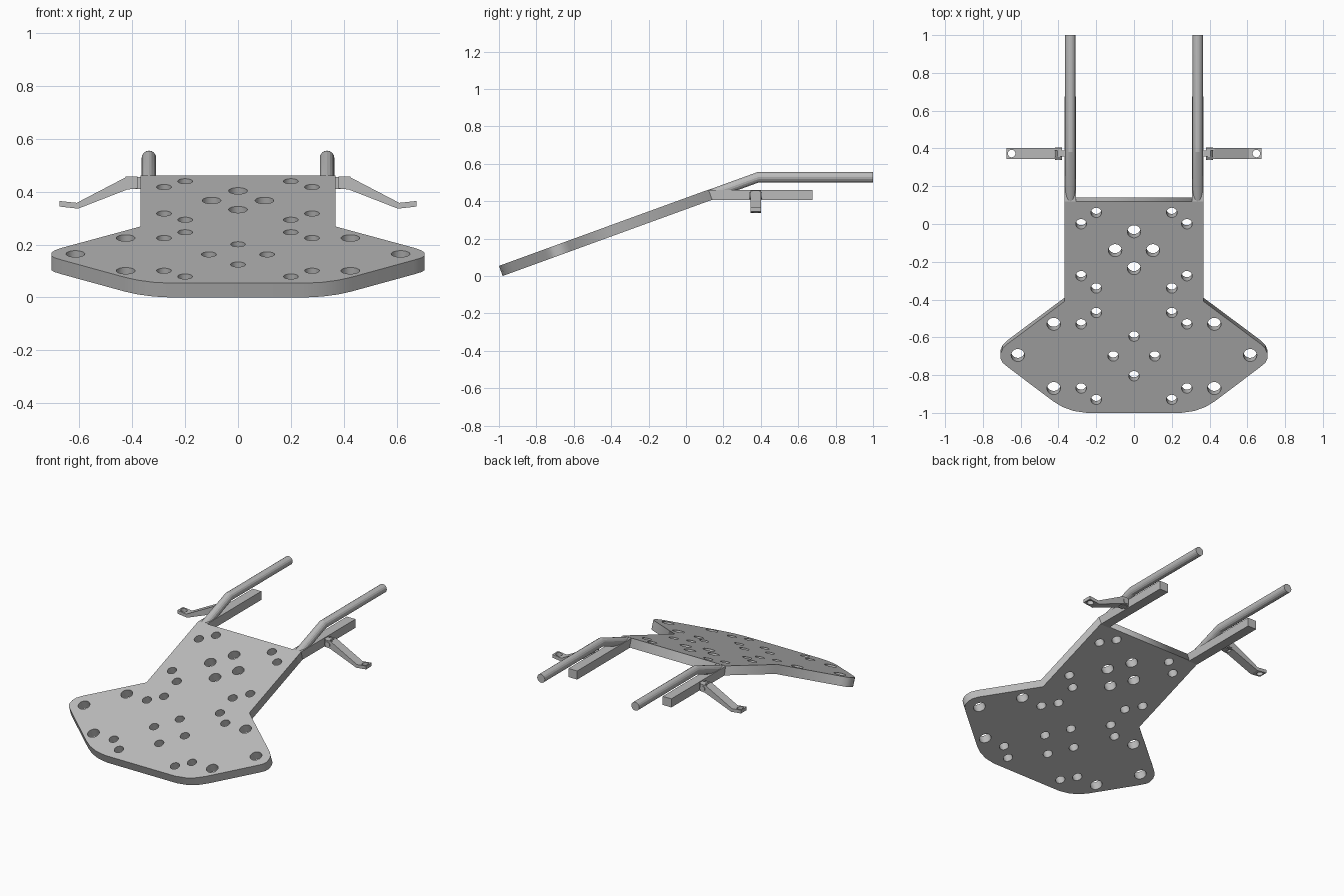
import bpy, bmesh, math
from mathutils import Matrix, Vector

if "Cube" in bpy.data.objects:
    bpy.data.objects.remove(bpy.data.objects["Cube"])

TILT = math.radians(20)
T = 0.0575                                  # plate thickness
C, S = math.cos(TILT), math.sin(TILT)

steel = bpy.data.materials.new("grey steel")
steel.diffuse_color = (0.5, 0.5, 0.5, 1)
steel.use_nodes = True
steel.node_tree.nodes["Principled BSDF"].inputs["Base Color"].default_value = steel.diffuse_color


def finish(name, bm, mirror=True):
    bmesh.ops.remove_doubles(bm, verts=bm.verts, dist=1e-5)
    bmesh.ops.recalc_face_normals(bm, faces=bm.faces)
    me = bpy.data.meshes.new(name)
    bm.to_mesh(me)
    bm.free()
    ob = bpy.data.objects.new(name, me)
    bpy.context.collection.objects.link(ob)
    me.materials.append(steel)
    if mirror:
        ob.modifiers.new("mirror", 'MIRROR')
    return ob


def prism(name, pts, axis, a, b, mirror=True):
    """Extrude a profile along x (pts = y,z) or y (pts = x,z) from a to b."""
    bm = bmesh.new()
    co = (lambda p: (a, p[0], p[1])) if axis == 'x' else (lambda p: (p[0], a, p[1]))
    f = bm.faces.new([bm.verts.new(co(p)) for p in pts])
    r = bmesh.ops.extrude_face_region(bm, geom=[f])
    d = Vector((b - a, 0, 0)) if axis == 'x' else Vector((0, b - a, 0))
    for v in r["geom"]:
        if isinstance(v, bmesh.types.BMVert):
            v.co += d
    return finish(name, bm, mirror)


def cylinder(name, centre, radius, depth, rot=None, mirror=True):
    bm = bmesh.new()
    m = Matrix.Translation(centre) @ (rot or Matrix())
    bmesh.ops.create_cone(bm, cap_ends=True, segments=24, radius1=radius,
                          radius2=radius, depth=depth, matrix=m)
    return finish(name, bm, mirror)


def curve_bmesh(splines, dims, cyclic, **settings):
    cu = bpy.data.curves.new("temp_curve", 'CURVE')
    cu.dimensions = dims
    for k, v in settings.items():
        setattr(cu, k, v)
    for pts in splines:
        sp = cu.splines.new('POLY')
        sp.points.add(len(pts) - 1)
        for p, c in zip(sp.points, pts):
            p.co = (*c, 1)
        sp.use_cyclic_u = cyclic
    ob = bpy.data.objects.new("temp_curve", cu)
    bpy.context.collection.objects.link(ob)
    bpy.context.view_layer.update()
    me = bpy.data.meshes.new_from_object(
        ob.evaluated_get(bpy.context.evaluated_depsgraph_get()))
    bm = bmesh.new()
    bm.from_mesh(me)
    bpy.data.objects.remove(ob)
    bpy.data.curves.remove(cu)
    bpy.data.meshes.remove(me)
    return bm


# Sloping perforated plate: half outline as seen from above
half = [(0.25, -1), (0.32, -0.99), (0.38, -0.968), (0.43, -0.937), (0.665, -0.76),
        (0.695, -0.735), (0.706, -0.715), (0.706, -0.685), (0.695, -0.66),
        (0.67, -0.635), (0.368, -0.41), (0.368, 0.12)]
outline = half + [(-x, y) for x, y in reversed(half)]
small = [(0.2, 0.06), (0.28, 0), (0.28, -0.275), (0.2, -0.34), (0.2, -0.47),
         (0.28, -0.53), (0.28, -0.87), (0.2, -0.93), (0.11, -0.7), (0, -0.595), (0, -0.805)]
large = [(0, -0.04), (0.1, -0.14), (0, -0.235), (0.425, -0.53), (0.425, -0.87), (0.615, -0.695)]


def local(x, y):
    return (x, (y + 1) / C, 0)


splines = [[local(*p) for p in outline]]
for holes, r in ((small, 0.028), (large, 0.0355)):
    for hx, hy in holes:
        for sx in ((1, -1) if hx else (1,)):
            cx, cy, _ = local(hx * sx, hy)
            splines.append([(cx + r * math.cos(i * math.tau / 24),
                             cy + r * math.sin(i * math.tau / 24), 0) for i in range(24)])
bm = curve_bmesh(splines, '2D', True, fill_mode='BOTH', extrude=T / 2)
bm.transform(Matrix.Translation((0, -1 + S * T / 2, C * T / 2))
             @ Matrix.Rotation(TILT, 4, 'X'))
finish("deck_plate", bm, False)

# Horizontal square bars continuing from the plate
prism("side_bar", [(0.12, 0.4605), (0.675, 0.4605), (0.675, 0.405), (0.134, 0.405)],
      'x', 0.306, 0.368)

# Bent round rods
bm = curve_bmesh([[(0.337, 0.10, 0.424), (0.337, 0.386, 0.528), (0.337, 1, 0.528)]],
                 '3D', False, bevel_depth=0.0275, bevel_resolution=6, use_fill_caps=True)
rod = finish("bent_rod", bm)

# Hinge tongue, cheeks and pin
prism("hinge_tongue", [(0.36, 0.41), (0.405, 0.41), (0.415, 0.43), (0.405, 0.455), (0.36, 0.455)],
      'y', 0.357, 0.389)
for nm, y in (("front_cheek", 0.344), ("rear_cheek", 0.390)):
    prism(nm, [(0.38, 0.412), (0.425, 0.408), (0.425, 0.457), (0.38, 0.457)], 'y', y, y + 0.012)
pin = cylinder("hinge_pin", (0.40, 0.373, 0.431), 0.018, 0.066, Matrix.Rotation(math.pi / 2, 4, 'X'))

# Tapered foot arm with a hole in its flat tip
arm = prism("foot_arm", [(0.42, 0.457), (0.61, 0.358), (0.675, 0.365), (0.675, 0.344),
                         (0.605, 0.336), (0.42, 0.408)], 'y', 0.344, 0.402, False)
cutter = cylinder("hole_cutter", (0.648, 0.373, 0.35), 0.02, 0.1, None, False)
cutter.hide_render = True
cutter.hide_set(True)
b = arm.modifiers.new("hole", 'BOOLEAN')
b.object = cutter
b.operation = 'DIFFERENCE'
b.solver = 'EXACT'
arm.modifiers.new("mirror", 'MIRROR')

# Smooth the round parts
for ob in (rod, pin):
    bpy.ops.object.select_all(action='DESELECT')
    ob.select_set(True)
    bpy.context.view_layer.objects.active = ob
    bpy.ops.object.shade_smooth_by_angle(angle=math.radians(19))
